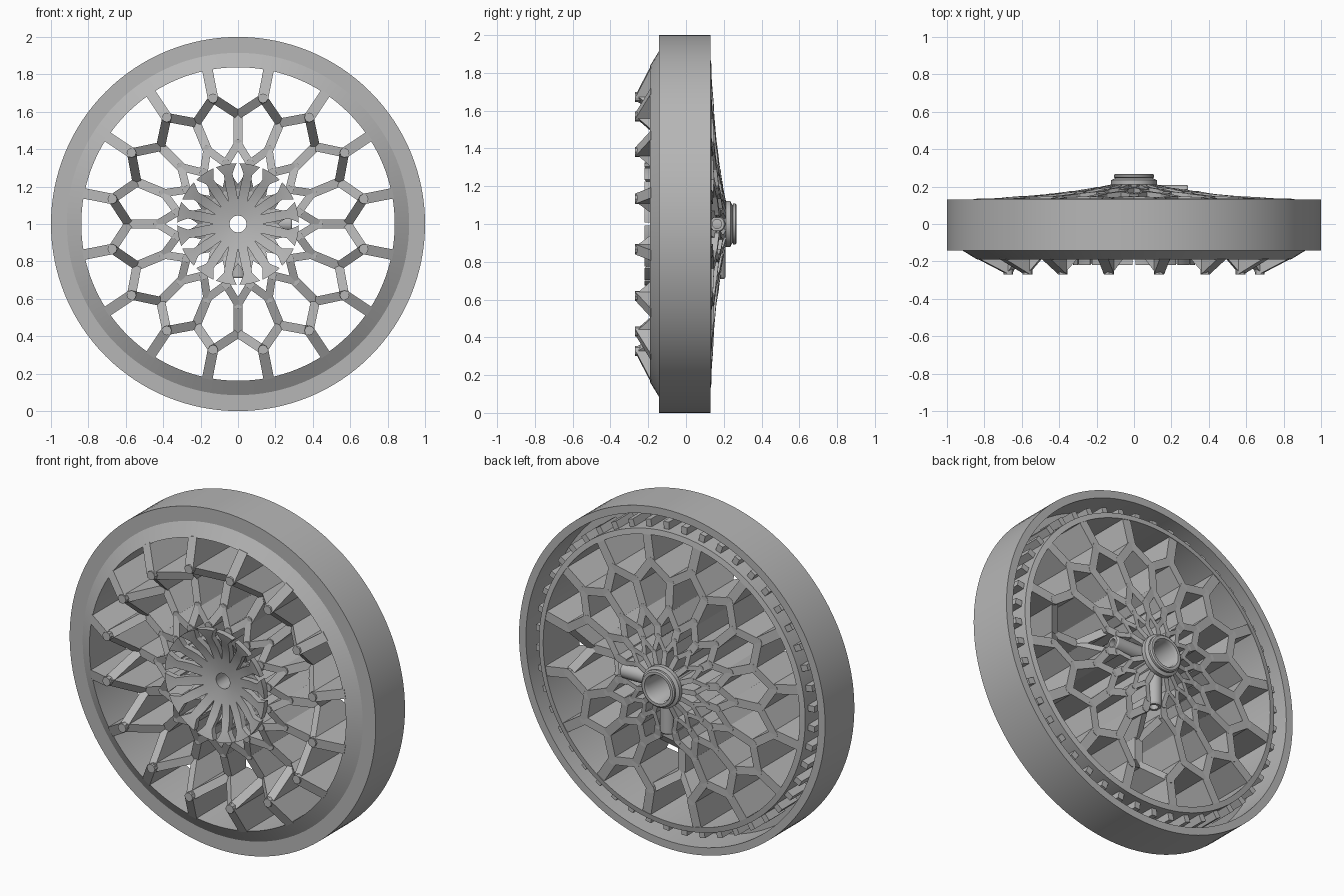
import bpy, bmesh, math
from mathutils import Vector

cube = bpy.data.objects.get("Cube")
if cube:
    bpy.data.objects.remove(cube, do_unlink=True)

N = 16
STEP = math.tau / N
HALF = STEP / 2

metal = bpy.data.materials.new("plain grey metal")
metal.use_nodes = True
metal.diffuse_color = (0.47, 0.47, 0.47, 1)
metal.node_tree.nodes["Principled BSDF"].inputs["Base Color"].default_value = (0.47, 0.47, 0.47, 1)


def polar(r, a, y):
    """Wheel position: angle a runs clockwise from the top, axis along y."""
    return Vector((r * math.sin(a), y, 1 + r * math.cos(a)))


def finish(name, bm, smooth=None):
    bmesh.ops.recalc_face_normals(bm, faces=bm.faces)
    mesh = bpy.data.meshes.new(name)
    bm.to_mesh(mesh)
    bm.free()
    mesh.materials.append(metal)
    ob = bpy.data.objects.new(name, mesh)
    bpy.context.collection.objects.link(ob)
    if smooth:
        bpy.ops.object.select_all(action='DESELECT')
        ob.select_set(True)
        bpy.context.view_layer.objects.active = ob
        bpy.ops.object.shade_smooth_by_angle(angle=math.radians(smooth))
    return ob


def lathe(name, profile, segs, place=polar):
    """Revolve a closed (radius, depth) profile."""
    bm = bmesh.new()
    rings = [[bm.verts.new(place(r, i * math.tau / segs, y)) for r, y in profile]
             for i in range(segs)]
    n = len(profile)
    for i in range(segs):
        p, q = rings[i], rings[(i + 1) % segs]
        for j in range(n):
            k = (j + 1) % n
            bm.faces.new((p[j], p[k], q[k], q[j]))
    return finish(name, bm, 25)


def prism(bm, front, back):
    f = [bm.verts.new(v) for v in front]
    b = [bm.verts.new(v) for v in back]
    bm.faces.new(f)
    bm.faces.new(b[::-1])
    for i in range(len(f)):
        j = (i + 1) % len(f)
        bm.faces.new((f[i], f[j], b[j], b[i]))


def strut(bm, p, q, w):
    """Deep wall between two nodes; a node is (radius, angle, front, back)."""
    a, b = polar(p[0], p[1], 0), polar(q[0], q[1], 0)
    d = (b - a).normalized()
    side = Vector((-d.z, 0, d.x)) * w / 2
    corners = ((a - side, p), (a + side, p), (b + side, q), (b - side, q))
    prism(bm, [Vector((c.x, n[2], c.z)) for c, n in corners],
          [Vector((c.x, n[3], c.z)) for c, n in corners])


def post(bm, p, w):
    """Octagonal filler at a joint."""
    c = polar(p[0], p[1], 0)
    ring = [(c.x + w / 2 * math.cos(i * math.pi / 4), c.z + w / 2 * math.sin(i * math.pi / 4))
            for i in range(8)]
    prism(bm, [Vector((x, p[2], z)) for x, z in ring], [Vector((x, p[3], z)) for x, z in ring])


def interp(r, table):
    for (r0, y0), (r1, y1) in zip(table, table[1:]):
        if r <= r1:
            return y0 + (y1 - y0) * (r - r0) / (r1 - r0)
    return table[-1][1]


DISH = [(0.08, 0.22), (0.2, 0.195), (0.4, 0.165), (0.6, 0.148), (0.87, 0.13)]
BOWL = [(0.045, -0.14), (0.13, -0.15), (0.2, -0.17), (0.27, -0.2), (0.32, -0.22)]


def node(r, a, front, back=None):
    return (r, a, front, interp(r, DISH) if back is None else back)


# Outer rim with front cone, inner drum and rear channel
lathe("rim", [(1, -0.143), (0.915, -0.143), (0.838, -0.19), (0.838, 0.136), (0.87, 0.13),
              (0.87, -0.08), (0.955, -0.08), (0.955, 0.13), (1, 0.13)], 128)

# Hub core with a stepped bore and rear collar
lathe("hub_core", [(0.045, -0.14), (0.1, -0.14), (0.105, 0.2), (0.122, 0.212), (0.122, 0.235),
                   (0.1, 0.245), (0.108, 0.25), (0.108, 0.262), (0.1, 0.268), (0.084, 0.268),
                   (0.076, 0.25), (0.076, 0.02), (0.045, 0.02)], 48)

# Lattice of deep struts, relieved at the back around the two radial tubes
relieved = (N // 4, N // 2)
bm = bmesh.new()
for k in range(N):
    a = k * STEP
    low = 0.04 if k in relieved else None
    valley = node(0.585, a, -0.09, low)
    fork = node(0.43, a, -0.14, low)
    inner_fork = node(0.19, a, -0.12, low)
    core = node(0.1, a, -0.11, low)
    strut(bm, valley, fork, 0.05)
    strut(bm, inner_fork, core, 0.03)
    for n, w in ((valley, 0.05), (fork, 0.05), (inner_fork, 0.03)):
        post(bm, n, w)
    for s in (-1, 1):
        b = a + s * HALF
        strut(bm, valley, node(0.685, b, -0.27), 0.048)
        strut(bm, fork, node(0.33, b, -0.185), 0.042)
        strut(bm, inner_fork, node(0.27, b, -0.17), 0.026)
    b = a + HALF
    crown, outer = node(0.685, b, -0.27), node(0.845, b, -0.188)
    neck, split = node(0.33, b, -0.185), node(0.27, b, -0.17)
    strut(bm, crown, outer, 0.056)
    strut(bm, neck, split, 0.045)
    for n, w in ((crown, 0.052), (neck, 0.046), (split, 0.036)):
        post(bm, n, w)
finish("spoke_lattice", bm)

# Bowl-shaped front disc with kite-shaped slots
SLOT = [(0.13, 0.0), (0.17, 0.008), (0.2, 0.013), (0.235, 0.021), (0.27, 0.03), (0.295, 0.021), (0.325, 0.008)]
bm = bmesh.new()
for k in range(N):
    mid = k * STEP + HALF
    rows = []
    for r, half_slot in [(0.045, 0.0)] + SLOT:
        h = HALF - half_slot / r
        rows.append([bm.verts.new(polar(r, mid + t * h, interp(r, BOWL))) for t in (-1, -0.5, 0, 0.5, 1)])
    for p, q in zip(rows, rows[1:]):
        for i in range(4):
            bm.faces.new((p[i], p[i + 1], q[i + 1], q[i]))
bmesh.ops.remove_doubles(bm, verts=bm.verts, dist=0.0005)
bmesh.ops.recalc_face_normals(bm, faces=bm.faces)
if sum(f.normal.y for f in bm.faces) > 0:
    bmesh.ops.reverse_faces(bm, faces=bm.faces)
back = bmesh.ops.extrude_face_region(bm, geom=bm.faces[:], use_keep_orig=True)
bmesh.ops.translate(bm, vec=(0, 0.035, 0),
                    verts=[g for g in back["geom"] if isinstance(g, bmesh.types.BMVert)])
finish("front_disc", bm, 25)

# Drive blocks around the drum inside the rear channel
bm = bmesh.new()
for i in range(48):
    a = (i + 0.5) * math.tau / 48
    strut(bm, (0.865, a, -0.05, 0.1), (0.912, a, -0.05, 0.1), 0.035)
finish("drive_blocks", bm)

# Radial tubes leaving the hub towards the left and the bottom
TUBE = [(0.044, 0.09), (0.044, 0.28), (0.038, 0.29), (0.024, 0.29), (0.024, 0.09)]
lathe("left_tube", TUBE, 24,
      lambda r, a, d: Vector((d, 0.165 + r * math.cos(a), 1 + r * math.sin(a))))
lathe("lower_tube", TUBE, 24,
      lambda r, a, d: Vector((r * math.sin(a), 0.165 + r * math.cos(a), 1 - d)))
